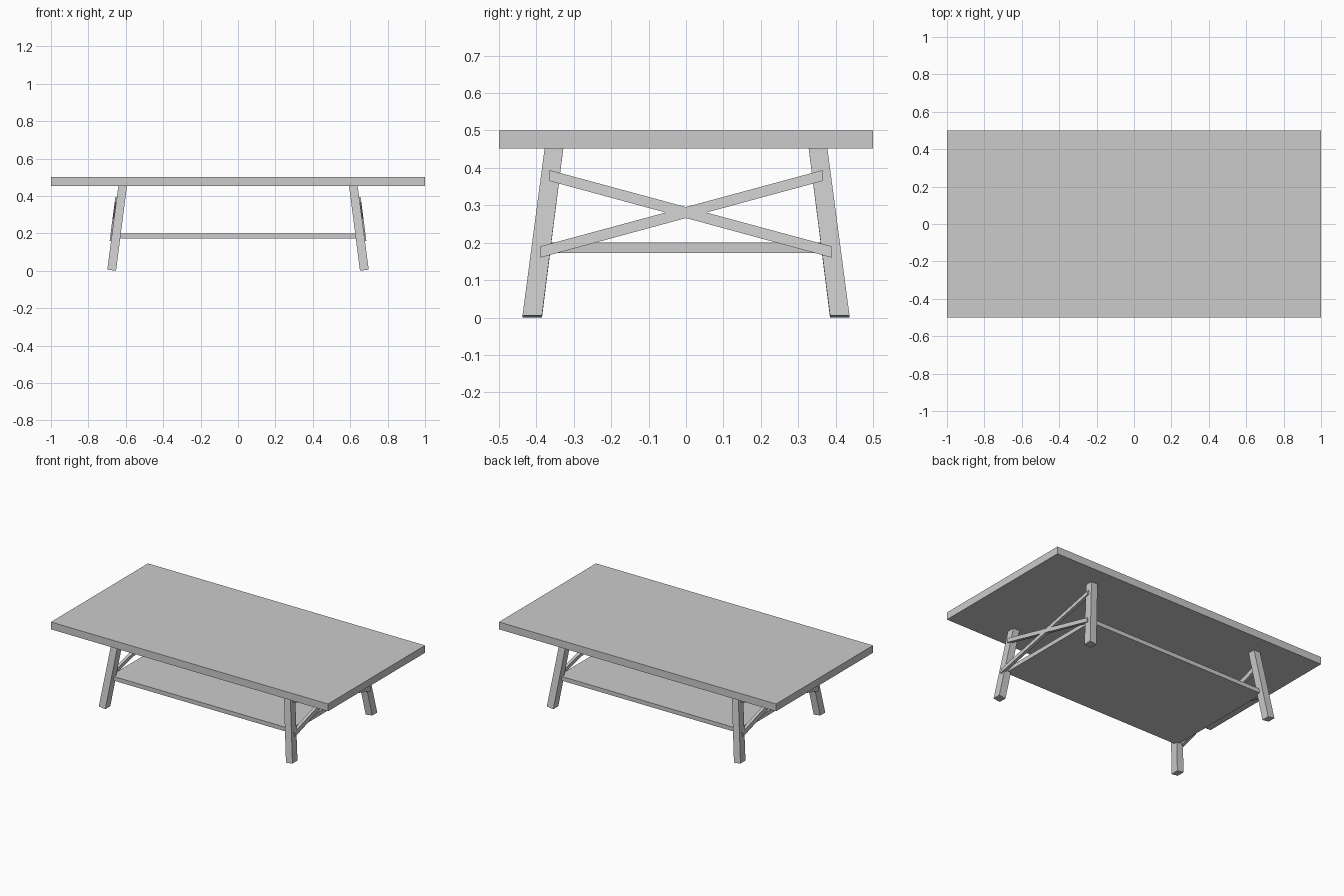
import bpy
import bmesh

if "Cube" in bpy.data.objects:
    bpy.data.objects.remove(bpy.data.objects["Cube"], do_unlink=True)

grey = bpy.data.materials.new("plain_grey")
grey.use_nodes = True
GREY = (0.6, 0.6, 0.6, 1)
grey.diffuse_color = GREY
grey.node_tree.nodes["Principled BSDF"].inputs["Base Color"].default_value = GREY


def loft(name, start, end):
    """Solid between two matching rings of four corners."""
    bm = bmesh.new()
    a = [bm.verts.new(p) for p in start]
    b = [bm.verts.new(p) for p in end]
    bm.faces.new(a)
    bm.faces.new(b)
    for i in range(4):
        j = (i + 1) % 4
        bm.faces.new((a[i], a[j], b[j], b[i]))
    bmesh.ops.recalc_face_normals(bm, faces=bm.faces)
    mesh = bpy.data.meshes.new(name)
    bm.to_mesh(mesh)
    bm.free()
    mesh.materials.append(grey)
    obj = bpy.data.objects.new(name, mesh)
    bpy.context.collection.objects.link(obj)
    return obj


def board(name, hx, hy, z0, z1):
    ring = [(-hx, -hy), (hx, -hy), (hx, hy), (-hx, hy)]
    return loft(name, [(x, y, z0) for x, y in ring], [(x, y, z1) for x, y in ring])


def outer_x(z):
    """Outer face of the splayed legs at a given height."""
    return 0.699 - 0.13 * z


# Table top and lower shelf
TOP_Z = 0.452
board("table_top", 1, 0.5, TOP_Z, 0.5)
board("lower_shelf", 0.65, 0.385, 0.173, 0.2)

for sx, side in ((1, "left"), (-1, "right")):
    # Splayed legs, feet cut square to the sideways lean
    for sy, end in ((-1, "front"), (1, "back")):
        foot = [(sx * x, sy * y, z) for x, y, z in
                ((0.652, 0.385, 0), (0.699, 0.385, 0.006),
                 (0.699, 0.437, 0.006), (0.652, 0.437, 0))]
        head = [(sx * x, sy * y, TOP_Z) for x, y in
                ((0.594, 0.328), (0.64, 0.328), (0.64, 0.378), (0.594, 0.378))]
        loft(f"{end}_{side}_leg", foot, head)

    # Crossed braces lying against the outer faces of the legs
    for sy, end in ((-1, "front"), (1, "back")):
        def brace_end(y, z0, z1):
            return [(sx * (outer_x(z) + d), y, z) for z, d in
                    ((z0, -0.012), (z0, 0.008), (z1, 0.008), (z1, -0.012))]
        loft(f"{end}_{side}_brace",
             brace_end(sy * 0.365, 0.365, 0.394),
             brace_end(-sy * 0.39, 0.16, 0.19))
